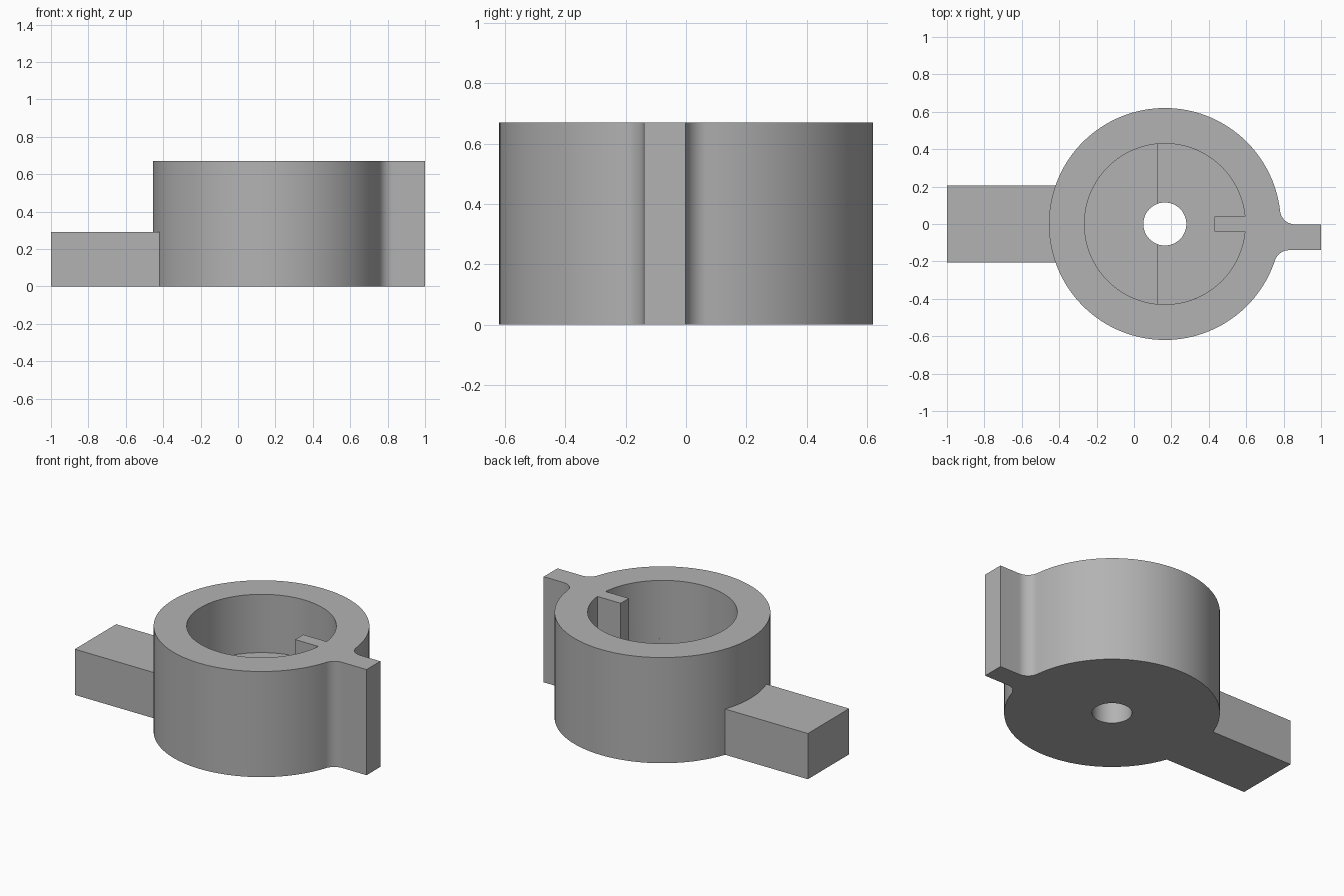
import bpy, bmesh, math

cube = bpy.data.objects.get("Cube")
if cube:
    bpy.data.objects.remove(cube, do_unlink=True)

CX = 0.165          # ring axis
R, POCKET_R, HOLE_R = 0.62, 0.43, 0.115
HEIGHT, ARM_H = 0.67, 0.29
STEP_Z, FLOOR_Z = 0.30, 0.17
STEP_X = 0.125

grey = bpy.data.materials.new("plain grey")
grey.use_nodes = True
colour = (0.45, 0.45, 0.45, 1)
grey.diffuse_color = colour
grey.node_tree.nodes["Principled BSDF"].inputs["Base Color"].default_value = colour


def arc(cx, cy, r, a0, a1, n):
    return [(cx + r * math.cos(a0 + (a1 - a0) * i / n),
             cy + r * math.sin(a0 + (a1 - a0) * i / n)) for i in range(n + 1)]


def prism(name, outline, z0, z1):
    """Extrude a flat outline from z0 to z1."""
    bm = bmesh.new()
    face = bm.faces.new([bm.verts.new((x, y, z0)) for x, y in outline])
    top = bmesh.ops.extrude_face_region(bm, geom=[face])["geom"]
    bmesh.ops.translate(bm, vec=(0, 0, z1 - z0),
                        verts=[v for v in top if isinstance(v, bmesh.types.BMVert)])
    bmesh.ops.recalc_face_normals(bm, faces=bm.faces[:])
    mesh = bpy.data.meshes.new(name)
    bm.to_mesh(mesh)
    bm.free()
    mesh.materials.append(grey)
    obj = bpy.data.objects.new(name, mesh)
    bpy.context.collection.objects.link(obj)
    return obj


def combine(target, other, operation):
    mod = target.modifiers.new(other.name, 'BOOLEAN')
    mod.operation, mod.solver, mod.object = operation, 'EXACT', other
    bpy.context.view_layer.objects.active = target
    bpy.ops.object.modifier_apply(modifier=mod.name)
    bpy.data.objects.remove(other, do_unlink=True)


# Ring with a filleted side tab
tab_top, tab_bottom, fillet = -0.002, -0.14, 0.08
upper_y, lower_y = tab_top + fillet, tab_bottom - fillet
upper_a = math.asin(upper_y / (R + fillet))
lower_a = math.asin(lower_y / (R + fillet))
upper_x = CX + (R + fillet) * math.cos(upper_a)
lower_x = CX + (R + fillet) * math.cos(lower_a)
outline = arc(CX, 0, R, upper_a, 2 * math.pi + lower_a, 128)
outline += arc(lower_x, lower_y, fillet, math.pi + lower_a, math.pi / 2, 12)[1:]
outline += [(1, tab_bottom), (1, tab_top)]
outline += arc(upper_x, upper_y, fillet, 1.5 * math.pi, math.pi + upper_a, 12)[:-1]
body = prism("ring_body", outline, 0, HEIGHT)

# Flat arm
arm = prism("arm", [(-1, -0.207), (-0.36, -0.207), (-0.36, 0.207), (-1, 0.207)], 0, ARM_H)
combine(body, arm, 'UNION')

# Stepped pocket, leaving the key standing on its wall
key_x, key_y = 0.43, 0.041
key_a = math.asin(key_y / POCKET_R)
step_a = math.acos((STEP_X - CX) / POCKET_R)
key = [(key_x, -key_y), (key_x, key_y)]
pocket = prism("pocket_cutter",
               arc(CX, 0, POCKET_R, key_a, 2 * math.pi - key_a, 96) + key,
               STEP_Z, HEIGHT + 0.1)
combine(body, pocket, 'DIFFERENCE')
deep = prism("deep_half_cutter",
             arc(CX, 0, POCKET_R, key_a, step_a, 24)
             + arc(CX, 0, POCKET_R, -step_a, -key_a, 24) + key,
             FLOOR_Z, STEP_Z + 0.05)
combine(body, deep, 'DIFFERENCE')

# Central through hole
hole = prism("hole_cutter", arc(CX, 0, HOLE_R, 0, 2 * math.pi, 48)[:-1], -0.1, HEIGHT)
combine(body, hole, 'DIFFERENCE')

# Smooth round walls, keep crisp edges
bpy.ops.object.select_all(action='DESELECT')
body.select_set(True)
bpy.context.view_layer.objects.active = body
bpy.ops.object.shade_smooth_by_angle(angle=math.radians(30))
